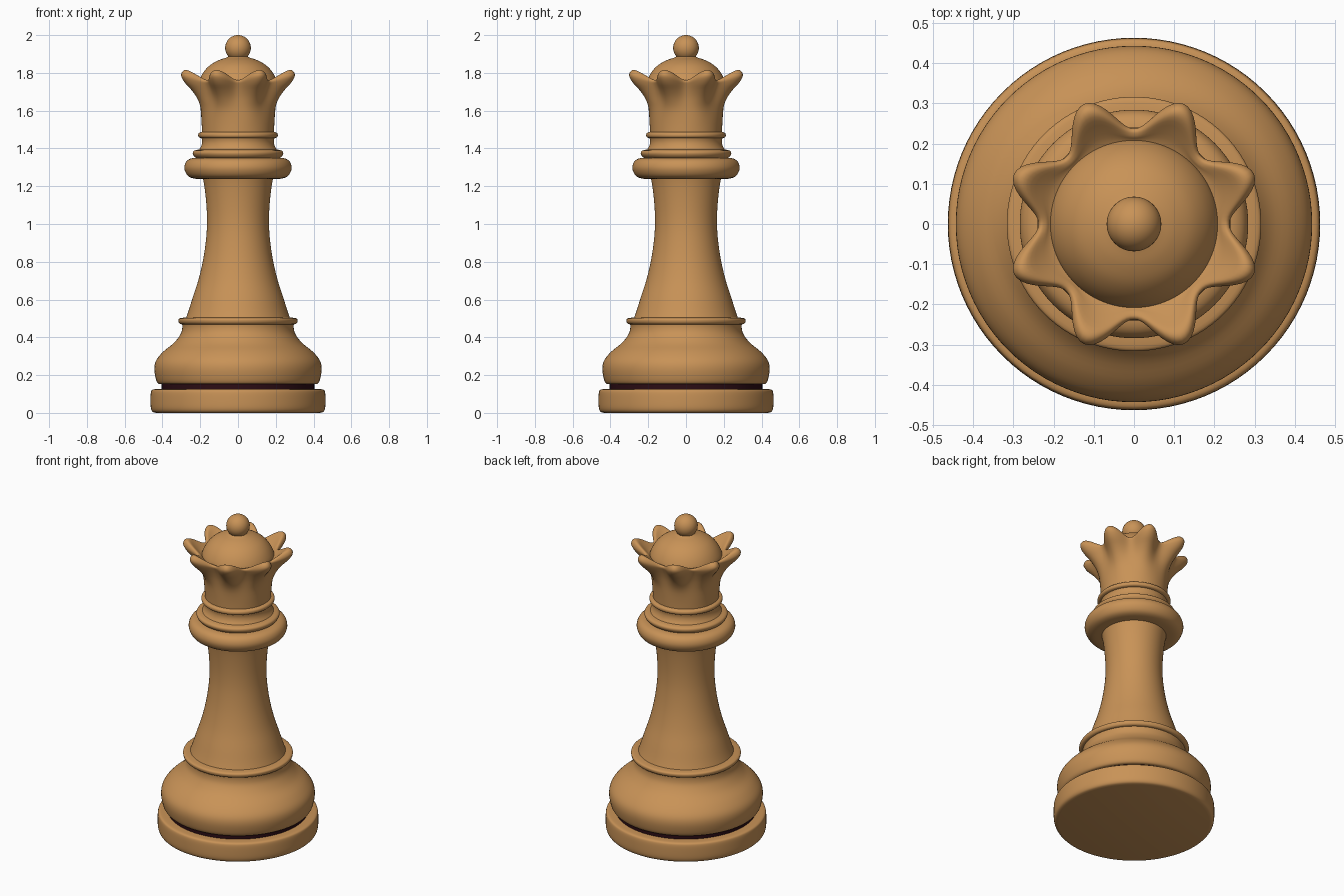
import bpy
import math

if "Cube" in bpy.data.objects:
    bpy.data.objects.remove(bpy.data.objects["Cube"])

SEG = 96


def material(name, rgb):
    m = bpy.data.materials.new(name)
    m.diffuse_color = (*rgb, 1)
    m.use_nodes = True
    m.node_tree.nodes["Principled BSDF"].inputs["Base Color"].default_value = m.diffuse_color
    return m


wood = material("warm_wood", (0.58, 0.29, 0.095))
dark = material("dark_felt", (0.025, 0.004, 0.007))


def spline(pts, n):
    """Smooth curve through profile points of any dimension."""
    out = []
    last = len(pts) - 1
    for i in range(last):
        p0, p1, p2, p3 = (pts[max(i - 1, 0)], pts[i], pts[i + 1], pts[min(i + 2, last)])
        for k in range(n):
            t = k / n
            out.append(tuple(
                0.5 * (2 * b + (c - a) * t + (2 * a - 5 * b + 4 * c - d) * t * t
                       + (3 * b - a - 3 * c + d) * t ** 3)
                for a, b, c, d in zip(p0, p1, p2, p3)))
    return out + [pts[-1]]


def make_rings(name, rings, mat, angle=40):
    """Skin a stack of closed rings and cap both ends."""
    n = len(rings[0])
    verts = [v for ring in rings for v in ring]
    faces = [(j * n + i, j * n + (i + 1) % n, (j + 1) * n + (i + 1) % n, (j + 1) * n + i)
             for j in range(len(rings) - 1) for i in range(n)]
    faces.append(tuple(reversed(range(n))))
    faces.append(tuple(range((len(rings) - 1) * n, len(rings) * n)))
    me = bpy.data.meshes.new(name)
    me.from_pydata(verts, [], faces)
    me.materials.append(mat)
    ob = bpy.data.objects.new(name, me)
    bpy.context.collection.objects.link(ob)
    bpy.ops.object.select_all(action='DESELECT')
    bpy.context.view_layer.objects.active = ob
    ob.select_set(True)
    bpy.ops.object.shade_smooth_by_angle(angle=math.radians(angle))
    return ob


def lathe(name, pts, mat=wood, smooth=4):
    rings = []
    for r, z in spline(pts, smooth):
        rings.append([(r * math.cos(2 * math.pi * i / SEG),
                       r * math.sin(2 * math.pi * i / SEG), z) for i in range(SEG)])
    return make_rings(name, rings, mat)


# Foot disc with softened edges, and the dark groove above it
lathe("foot_disc", [(0.435, 0), (0.452, 0.006), (0.461, 0.025), (0.463, 0.065),
                    (0.461, 0.11), (0.452, 0.123), (0.43, 0.126)])
lathe("groove", [(0.405, 0.12), (0.405, 0.165)], dark, 1)

# Swelling body and the thin ring on top of it
lathe("body", [(0.40, 0.152), (0.422, 0.155), (0.435, 0.18), (0.443, 0.235), (0.432, 0.28),
               (0.395, 0.325), (0.34, 0.37), (0.305, 0.415), (0.295, 0.45), (0.297, 0.48)])
lathe("body_ring", [(0.29, 0.468), (0.308, 0.472), (0.316, 0.486), (0.31, 0.50), (0.27, 0.506)])

# Tapered stem
lathe("stem", [(0.278, 0.495), (0.262, 0.54), (0.24, 0.61), (0.208, 0.71), (0.183, 0.82),
               (0.168, 0.93), (0.164, 1.02), (0.168, 1.11), (0.178, 1.20), (0.19, 1.26)])

# Collar rings and neck
lathe("collar", [(0.18, 1.238), (0.235, 1.241), (0.268, 1.258), (0.284, 1.295),
                 (0.274, 1.33), (0.245, 1.348), (0.19, 1.352)])
lathe("upper_collar", [(0.19, 1.345), (0.222, 1.35), (0.239, 1.37), (0.232, 1.388), (0.19, 1.397)])
lathe("neck", [(0.212, 1.385), (0.196, 1.41), (0.19, 1.435), (0.194, 1.46)])
lathe("neck_ring", [(0.185, 1.453), (0.205, 1.458), (0.211, 1.47), (0.205, 1.483), (0.18, 1.49)])

# Flared crown: (valley radius, valley height, point radius, point height)
crown_rows = spline([
    (0.19, 1.48, 0.19, 1.48), (0.193, 1.54, 0.194, 1.54), (0.198, 1.61, 0.204, 1.61),
    (0.207, 1.665, 0.229, 1.665), (0.219, 1.705, 0.262, 1.708), (0.231, 1.735, 0.299, 1.745),
    (0.237, 1.75, 0.32, 1.776), (0.236, 1.758, 0.322, 1.797), (0.231, 1.762, 0.308, 1.814),
    (0.225, 1.762, 0.285, 1.811), (0.216, 1.758, 0.25, 1.78), (0.205, 1.748, 0.215, 1.753),
    (0.17, 1.735, 0.17, 1.735)], 3)
CROWN_SEG = 160
rings = []
for rv, zv, rp, zp in crown_rows:
    ring = []
    for i in range(CROWN_SEG):
        a = 2 * math.pi * i / CROWN_SEG
        w = (0.5 - 0.5 * math.cos(8 * a)) ** 1.1
        r, z = rv + (rp - rv) * w, zv + (zp - zv) * w
        ring.append((r * math.cos(a), r * math.sin(a), z))
    rings.append(ring)
make_rings("crown", rings, wood, 60)

# Dome and finial ball
lathe("dome", [(0.21, 1.73), (0.205, 1.762), (0.182, 1.805), (0.148, 1.841), (0.105, 1.866),
               (0.065, 1.88), (0.045, 1.888), (0.02, 1.89)])
bpy.ops.mesh.primitive_uv_sphere_add(segments=48, ring_count=24, radius=0.068, location=(0, 0, 1.932))
ball = bpy.context.object
ball.name = "finial_ball"
ball.data.materials.append(wood)
bpy.ops.object.shade_smooth()
